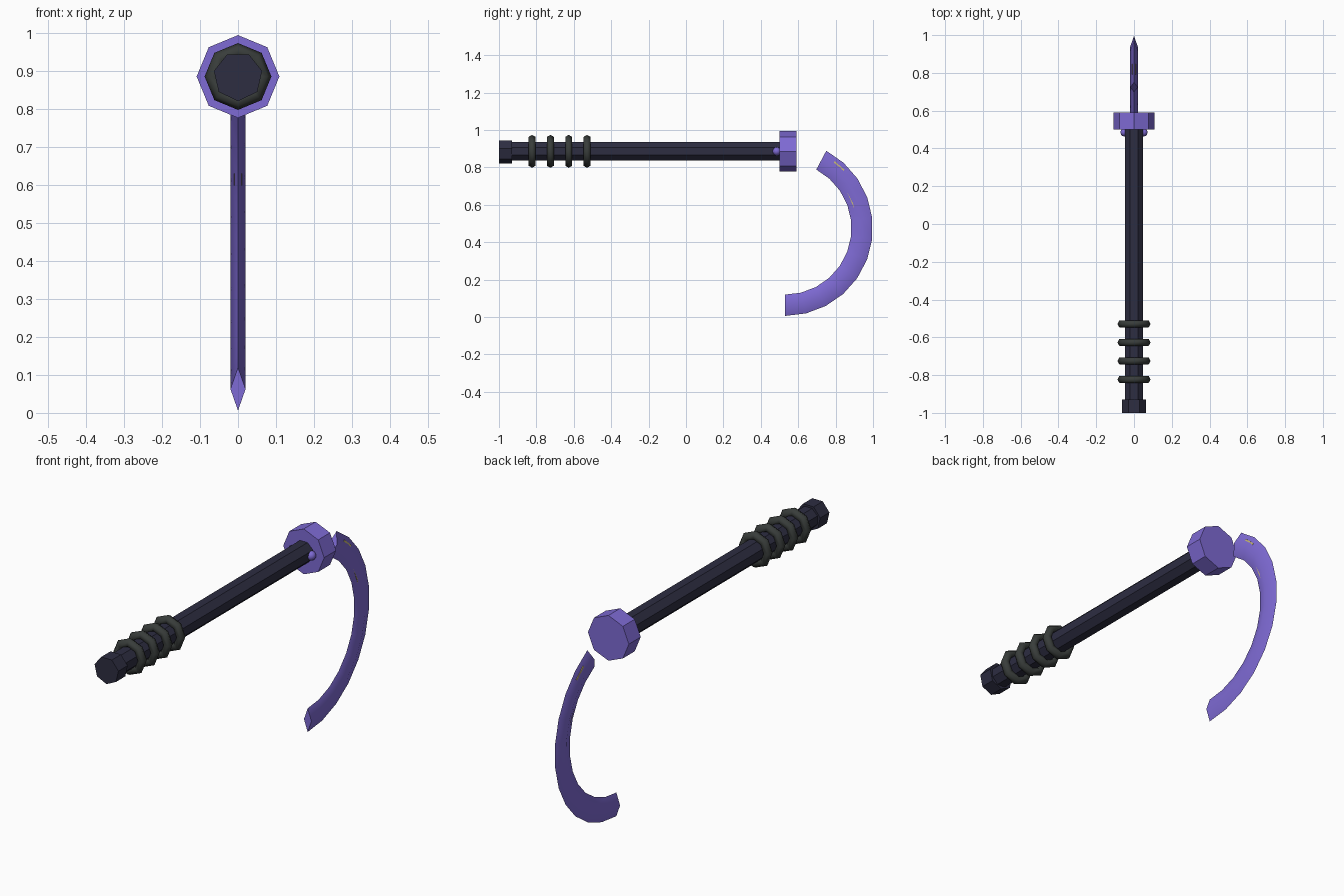
import bpy
import bmesh
from math import cos, sin, pi, radians

cube = bpy.data.objects.get("Cube")
if cube:
    bpy.data.objects.remove(cube, do_unlink=True)

AXIS_Z = 0.886                      # height of the handle axis
ARC_Y, ARC_Z, ARC_R = 0.53, 0.475, 0.412
HALF_DEPTH, HALF_WIDTH = 0.057, 0.02


def material(name, rgb):
    mat = bpy.data.materials.new(name)
    mat.use_nodes = True
    colour = (*rgb, 1)
    mat.diffuse_color = colour
    mat.node_tree.nodes["Principled BSDF"].inputs["Base Color"].default_value = colour
    return mat


violet = material("violet metal", (0.21, 0.145, 0.66))
navy = material("dark navy", (0.026, 0.026, 0.053))
grey = material("dark grey", (0.04, 0.046, 0.043))
gold = material("pale gold", (0.6, 0.5, 0.18))


def finish(obj, name, mat, smooth=None):
    obj.name = name
    obj.data.materials.append(mat)
    if smooth:
        bpy.ops.object.select_all(action='DESELECT')
        obj.select_set(True)
        bpy.context.view_layer.objects.active = obj
        bpy.ops.object.shade_smooth_by_angle(angle=radians(smooth))


def loft(name, rings, mat, smooth=None):
    """Skin closed cross-sections and cap both ends."""
    bm = bmesh.new()
    loops = [[bm.verts.new(p) for p in ring] for ring in rings]
    n = len(loops[0])
    for a, b in zip(loops, loops[1:]):
        for i in range(n):
            j = (i + 1) % n
            bm.faces.new((a[i], a[j], b[j], b[i]))
    bm.faces.new(loops[0])
    bm.faces.new(loops[-1])
    bmesh.ops.recalc_face_normals(bm, faces=bm.faces)
    mesh = bpy.data.meshes.new(name)
    bm.to_mesh(mesh)
    bm.free()
    obj = bpy.data.objects.new(name, mesh)
    bpy.context.collection.objects.link(obj)
    finish(obj, name, mat, smooth)


def prism(name, y0, y1, radius, sides, start, mat):
    angles = [start + 2 * pi * i / sides for i in range(sides)]
    loft(name, [[(radius * cos(a), y, AXIS_Z + radius * sin(a)) for a in angles]
                for y in (y0, y1)], mat)


# Handle, pommel and collar
prism("handle", -0.95, 0.52, 0.053, 8, pi / 8, navy)
prism("pommel", -1.0, -0.93, 0.065, 7, -pi / 2, navy)
prism("collar", 0.5, 0.59, 0.109, 8, 0, violet)

# Grip rings
for i in range(4):
    bpy.ops.mesh.primitive_torus_add(
        major_segments=8, minor_segments=6, major_radius=0.067, minor_radius=0.021,
        location=(0, -0.823 + i * 0.098, AXIS_Z), rotation=(pi / 2, 0, 0))
    finish(bpy.context.object, f"grip_ring_{i + 1}", grey, 65)

# Studs on either side of the collar
for side, x in (("left", 1), ("right", -1)):
    bpy.ops.mesh.primitive_uv_sphere_add(segments=12, ring_count=8, radius=0.022,
                                         location=(x * 0.05, 0.485, AXIS_Z))
    finish(bpy.context.object, f"stud_{side}", violet, 60)


# Hooked blade with a diamond cross-section
def arc_point(x, r, a):
    return (x, ARC_Y + r * cos(a), ARC_Z + r * sin(a))


STEPS = 11
section = [(0, HALF_DEPTH), (HALF_WIDTH, 0), (0, -HALF_DEPTH), (-HALF_WIDTH, 0)]
blade = []
for i in range(STEPS + 1):
    a = radians(-90 + 152 * i / STEPS)
    blade.append([arc_point(x, ARC_R + d, a) for x, d in section])
loft("blade", blade, violet, 60)

# Thin inlays barely rising from both faces of the blade
for i, (r, degrees, length) in enumerate(((0.385, 23, 0.09), (0.44, 49, 0.07))):
    a = radians(degrees)
    surface = HALF_WIDTH * (1 - abs(r - ARC_R) / HALF_DEPTH)
    bpy.ops.mesh.primitive_cube_add(size=1, location=arc_point(0, r, a),
                                    rotation=(a + pi / 2, 0, 0))
    inlay = bpy.context.object
    inlay.scale = (2 * surface + 0.001, length, 0.008)
    finish(inlay, f"blade_inlay_{i + 1}", gold)
